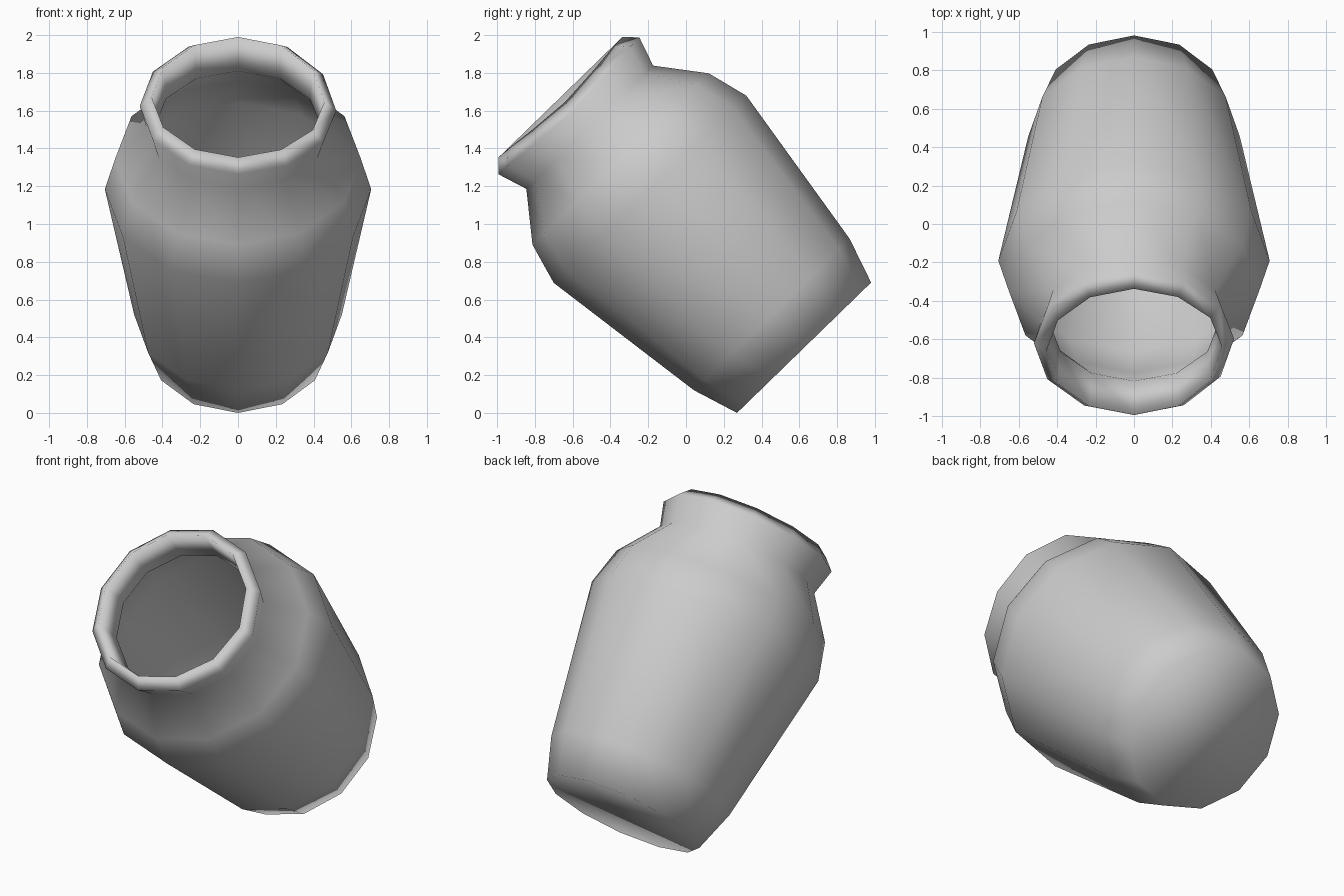
import bpy, bmesh
from math import sin, cos, radians
from mathutils import Vector

cube = bpy.data.objects.get("Cube")
if cube:
    bpy.data.objects.remove(cube)

SIDES = 12
BASE = Vector((0, 0.625, 0.345))       # centre of the base disc
AXIS = Vector((0, -0.697, 0.717))      # leaning axis of the jar
UP = Vector((0, 0.717, 0.697))         # across the axis, in the mirror plane

# Profile: (distance along axis, radius, sideways radius)
OUTER = [(0, .495, .47), (.245, .575, .55), (1.17, .711, .705),
         (1.393, .651, .651), (1.628, .468, .485), (1.786, .52, .52)]
LIP = [(1.85, .457, .457)]
INNER = [(1.63, .425, .44), (1.39, .60, .60), (1.17, .66, .66),
         (.26, .52, .50), (.05, .44, .42)]

clay = bpy.data.materials.new("grey clay")
clay.use_nodes = True
colour = (0.6, 0.6, 0.6, 1)
clay.diffuse_color = colour
clay.node_tree.nodes["Principled BSDF"].inputs["Base Color"].default_value = colour


def ring(bm, t, r, rx):
    verts = []
    for i in range(SIDES):
        a = radians(360 * i / SIDES)
        # The left side of the rim dips slightly
        dip = 0.035 * max(0, sin(a)) ** 4 if t > 1.7 else 0
        verts.append(bm.verts.new(BASE + AXIS * (t - dip) + UP * (r * cos(a))
                                  + Vector((rx * sin(a), 0, 0))))
    return verts


# Jar body: outer wall, rounded lip, inner wall and both floors
bm = bmesh.new()
rings = [ring(bm, *p) for p in OUTER + LIP + INNER]
for low, high in zip(rings, rings[1:]):
    for i in range(SIDES):
        j = (i + 1) % SIDES
        bm.faces.new((low[i], low[j], high[j], high[i]))
bm.faces.new(rings[0])
bm.faces.new(rings[-1])
bmesh.ops.recalc_face_normals(bm, faces=bm.faces)
for f in bm.faces:
    f.smooth = True

mesh = bpy.data.meshes.new("leaning_jar")
bm.to_mesh(mesh)
bm.free()
mesh.materials.append(clay)
jar = bpy.data.objects.new("leaning_jar", mesh)
bpy.context.collection.objects.link(jar)
